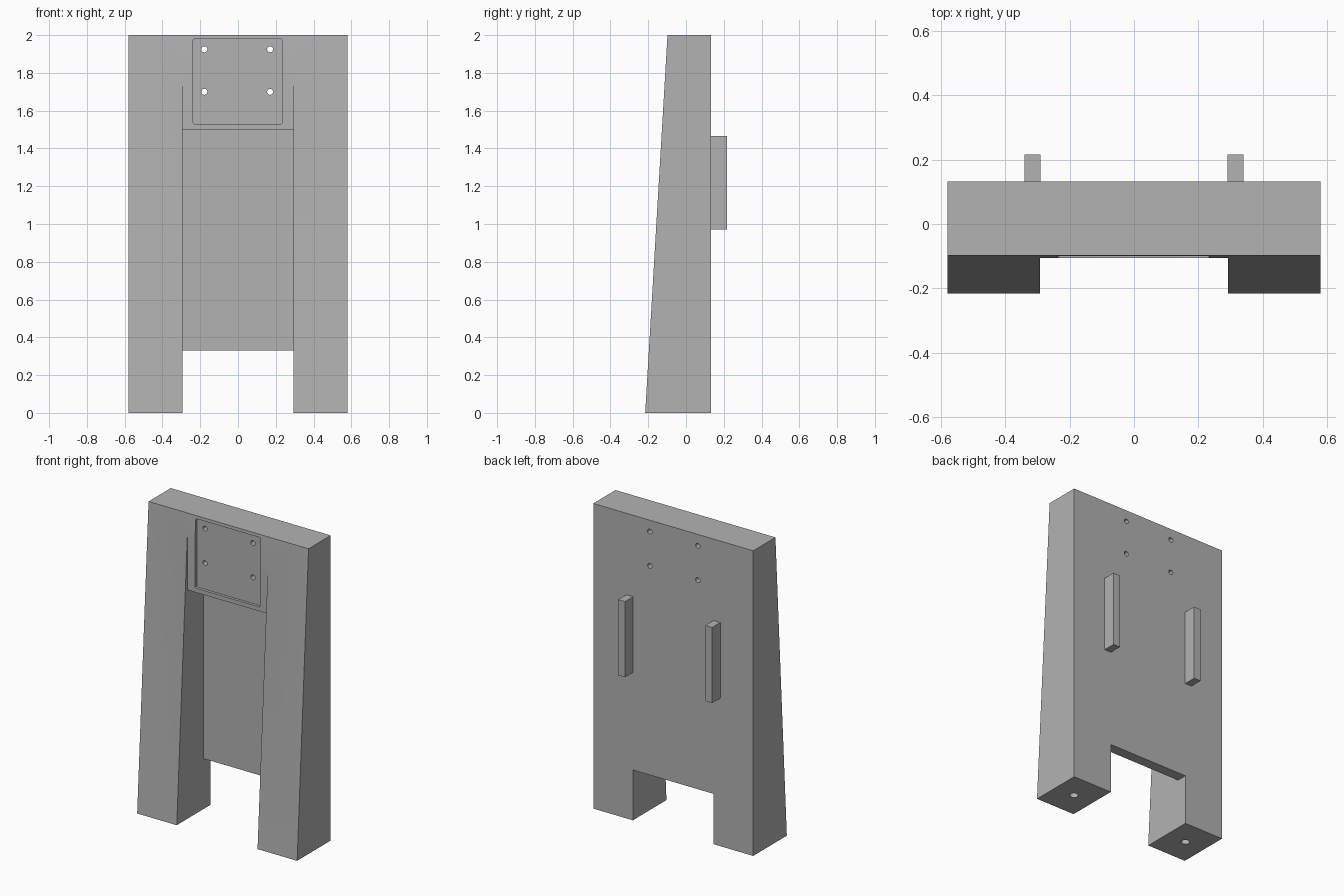
import bpy
import bmesh
from mathutils import Matrix, Vector

cube = bpy.data.objects.get("Cube")
if cube:
    bpy.data.objects.remove(cube, do_unlink=True)

grey = bpy.data.materials.new("plain grey")
grey.use_nodes = True
colour = (0.448, 0.448, 0.448, 1)
grey.diffuse_color = colour
grey.node_tree.nodes["Principled BSDF"].inputs["Base Color"].default_value = colour

HALF_WIDTH, BAY, BACK, FOOT, TOP = 0.58, 0.293, 0.132, -0.216, -0.098
PLATE = -0.106


def finish(name, bm):
    bmesh.ops.recalc_face_normals(bm, faces=bm.faces)
    mesh = bpy.data.meshes.new(name)
    bm.to_mesh(mesh)
    bm.free()
    mesh.materials.append(grey)
    obj = bpy.data.objects.new(name, mesh)
    bpy.context.collection.objects.link(obj)
    return obj


def extrude(name, points, shift):
    """Extrude a closed outline along a vector."""
    bm = bmesh.new()
    face = bm.faces.new([bm.verts.new(p) for p in points])
    new = bmesh.ops.extrude_face_region(bm, geom=[face])["geom"]
    verts = [v for v in new if isinstance(v, bmesh.types.BMVert)]
    bmesh.ops.translate(bm, verts=verts, vec=shift)
    return finish(name, bm)


def side_profile(name, half, yz):
    return extrude(name, [(-half, y, z) for y, z in yz], (2 * half, 0, 0))


def box(name, x0, x1, y0, y1, z0, z1):
    return extrude(name, [(x0, y0, z0), (x1, y0, z0), (x1, y0, z1), (x0, y0, z1)],
                   (0, y1 - y0, 0))


def cylinder(name, centre, radius, depth, axis):
    bm = bmesh.new()
    turn = Vector((0, 0, 1)).rotation_difference(Vector(axis)).to_matrix().to_4x4()
    bmesh.ops.create_cone(bm, cap_ends=True, segments=24, radius1=radius,
                          radius2=radius, depth=depth,
                          matrix=Matrix.Translation(centre) @ turn)
    return finish(name, bm)


def cut(target, cutter):
    cutter.hide_render = True
    mod = target.modifiers.new("cut", "BOOLEAN")
    mod.operation, mod.solver, mod.object = "DIFFERENCE", "EXACT", cutter
    bpy.context.view_layer.objects.active = target
    bpy.ops.object.modifier_apply(modifier=mod.name)
    bpy.data.objects.remove(cutter, do_unlink=True)


# Tapered body
body = side_profile("body", HALF_WIDTH, [(FOOT, 0), (BACK, 0), (BACK, 2), (TOP, 2)])

# Stepped bay between the legs, leaving a back panel and a head block
cut(body, side_profile("bay_cutter", BAY, [
    (-0.5, -0.1), (0.4, -0.1), (0.4, 0.33), (0.062, 0.33),
    (0.062, 1.5), (PLATE, 1.5), (PLATE, 2.1), (-0.5, 2.1)]))

# Shallow pocket with rounded corners in the head block
pocket = box("pocket_cutter", -0.237, 0.234, -0.4, -0.088, 1.528, 1.98)
bm = bmesh.new()
bm.from_mesh(pocket.data)
corners = [e for e in bm.edges if abs(e.verts[0].co.y - e.verts[1].co.y) > 0.1]
bmesh.ops.bevel(bm, geom=corners, offset=0.01, segments=3, profile=0.5, affect="EDGES")
bm.to_mesh(pocket.data)
bm.free()
cut(body, pocket)

# Four screw holes through the head block
for x in (-0.178, 0.17):
    for z in (1.7, 1.925):
        cut(body, cylinder("screw_hole", (x, 0, z), 0.016, 1, (0, 1, 0)))

# Socket under each foot, and a rib for each side of the back
for side, label in ((-1, "right"), (1, "left")):
    cut(body, cylinder("foot_hole", (side * 0.437, -0.042, 0), 0.026, 0.4, (0, 0, 1)))
    inner, outer = sorted((side * 0.291, side * 0.341))
    box(label + "_back_rib", inner, outer, BACK, 0.216, 0.97, 1.466)

# Smooth the hole walls while keeping edges sharp
bpy.ops.object.select_all(action="DESELECT")
body.select_set(True)
bpy.context.view_layer.objects.active = body
bpy.ops.object.shade_smooth_by_angle()
